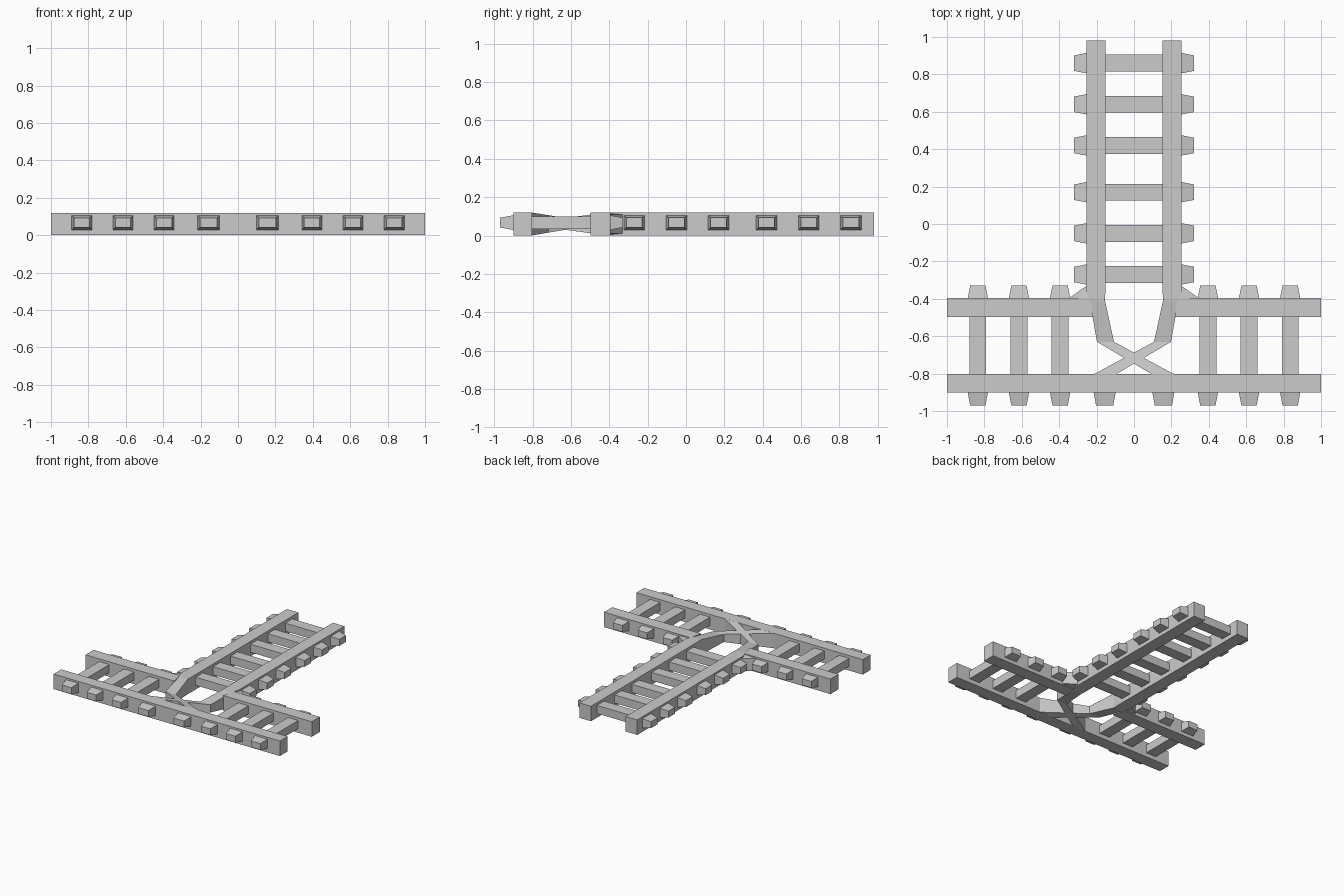
import bpy, bmesh

if "Cube" in bpy.data.objects:
    bpy.data.objects.remove(bpy.data.objects["Cube"])

LOW, HIGH = 0.005, 0.12      # rail bottom and top
LOW = 0.0


def make(name, bm, mirror=True):
    bmesh.ops.recalc_face_normals(bm, faces=bm.faces)
    me = bpy.data.meshes.new(name)
    bm.to_mesh(me)
    bm.free()
    ob = bpy.data.objects.new(name, me)
    bpy.context.collection.objects.link(ob)
    if mirror:
        m = ob.modifiers.new("mirror", 'MIRROR')
        m.use_mirror_merge = False
    return ob


def loft(name, sections, mirror=True):
    """Skin a chain of upright quads: (point a, point b, z low, z high)."""
    bm = bmesh.new()
    rings = []
    for a, b, z0, z1 in sections:
        rings.append([bm.verts.new((*p, z)) for p, z in
                      ((a, z0), (b, z0), (b, z1), (a, z1))])
    for r, s in zip(rings, rings[1:]):
        for i in range(4):
            j = (i + 1) % 4
            bm.faces.new((r[i], r[j], s[j], s[i]))
    bm.faces.new(rings[0])
    bm.faces.new(rings[-1][::-1])
    return make(name, bm, mirror)


def across(along_x, centre, pos, half):
    """End points of a section across a tie at position pos."""
    if along_x:
        return (pos, centre - half), (pos, centre + half)
    return (centre - half, pos), (centre + half, pos)


def bar(name, along_x, centre, start, end, mirror=True):
    loft(name, [(*across(along_x, centre, p, 0.045), 0.033, 0.098)
                for p in (start, end)], mirror)


def stub(name, along_x, centre, start, end, half=0.055):
    loft(name, [(*across(along_x, centre, start, half), 0.028, 0.106),
                (*across(along_x, centre, end, half - 0.014), 0.042, 0.093)])


# straight rail along the front edge
loft("front_rail", [((-1, -0.90), (-1, -0.803), LOW, HIGH),
                    ((1, -0.90), (1, -0.803), LOW, HIGH)], False)

# side branch rails, ending at the stem
loft("branch_rail", [((1, -0.497), (1, -0.395), LOW, HIGH),
                     ((0.217, -0.497), (0.235, -0.395), LOW, HIGH)])

# stem rails, bending inward and crossing down to the front rail
loft("stem_rail", [((0.153, 0.98), (0.255, 0.98), LOW, HIGH),
                   ((0.153, -0.36), (0.255, -0.36), LOW, HIGH),
                   ((0.155, -0.41), (0.237, -0.41), LOW, HIGH),
                   ((0.107, -0.63), (0.198, -0.63), 0.03, 0.092),
                   ((-0.22, -0.806), (-0.10, -0.806), LOW, HIGH)])

# corner fillet between stem and branch
bm = bmesh.new()
v = [[bm.verts.new((x, y, (HIGH - 0.001 - d) if top else LOW + 0.001 + d))
      for x, y, d in ((0.345, -0.395, 0.01), (0.25, -0.328, 0.01), (0.225, -0.42, 0))]
     for top in (0, 1)]
bm.faces.new(v[0])
bm.faces.new(v[1])
for i in range(3):
    j = (i + 1) % 3
    bm.faces.new((v[0][i], v[0][j], v[1][j], v[1][i]))
make("corner_fillet", bm)

# stem ties with tapered ends
for y in (0.86, 0.64, 0.42, 0.17, -0.05, -0.27):
    bar("stem_tie", True, y, -0.16, 0.16, False)
    stub("stem_tie_end", True, y, 0.25, 0.322)

# branch ties with tapered ends
for x in (0.395, 0.615, 0.835):
    bar("branch_tie", False, x, -0.81, -0.49)
    stub("branch_tie_back_end", False, x, -0.40, -0.33)
    stub("branch_tie_front_end", False, x, -0.895, -0.97)

# tie ends in front of the crossing
stub("crossing_tie_end", False, 0.157, -0.895, -0.97, 0.06)
